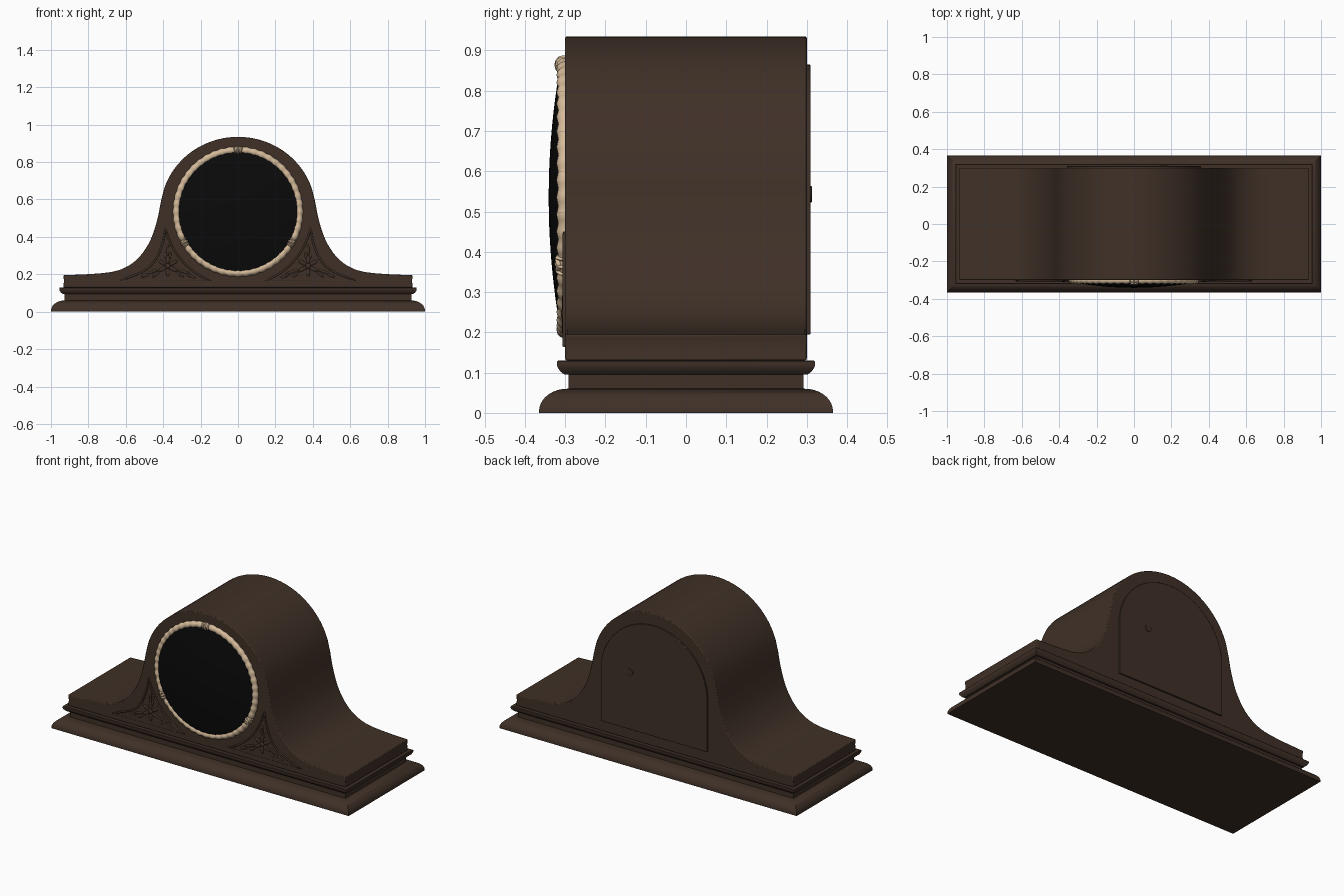
import bpy, bmesh, math
from mathutils import Vector, Matrix

if "Cube" in bpy.data.objects:
    bpy.data.objects.remove(bpy.data.objects["Cube"])


def material(name, rgb):
    m = bpy.data.materials.new(name)
    m.diffuse_color = (*rgb, 1)
    m.use_nodes = True
    m.node_tree.nodes["Principled BSDF"].inputs["Base Color"].default_value = m.diffuse_color
    return m


WOOD = material("dark_wood", (0.050, 0.030, 0.020))
CREAM = material("cream_bezel", (0.66, 0.49, 0.32))
BLACK = material("black_dial", (0.003, 0.003, 0.003))
CZ = 0.535  # dial centre height


def finish(bm, name, mat, bevel=0):
    bmesh.ops.recalc_face_normals(bm, faces=bm.faces)
    me = bpy.data.meshes.new(name)
    bm.to_mesh(me)
    bm.free()
    me.materials.append(mat)
    ob = bpy.data.objects.new(name, me)
    bpy.context.collection.objects.link(ob)
    if bevel:
        mod = ob.modifiers.new("bevel", 'BEVEL')
        mod.width, mod.segments = bevel, 2
        mod.limit_method, mod.angle_limit = 'ANGLE', math.radians(50)
    return ob


def loft(name, rings, mat, closed=False, caps=True):
    """Skin equal-length rings of points."""
    bm = bmesh.new()
    vs = [[bm.verts.new(p) for p in r] for r in rings]
    n = len(vs[0])
    pairs = list(zip(vs, vs[1:])) + ([(vs[-1], vs[0])] if closed else [])
    for a, b in pairs:
        for i in range(n):
            j = (i + 1) % n
            bm.faces.new((a[i], a[j], b[j], b[i]))
    if caps and not closed:
        bm.faces.new(vs[0])
        bm.faces.new(vs[-1])
    return finish(bm, name, mat)


def prism(name, pts, y0, y1, mat, bevel=0):
    ob = loft(name, [[(x, y, z) for x, z in pts] for y in (y0, y1)], mat)
    if bevel:
        mod = ob.modifiers.new("bevel", 'BEVEL')
        mod.width, mod.segments = bevel, 2
        mod.limit_method, mod.angle_limit = 'ANGLE', math.radians(50)
    return ob


def spline(pts, steps=6):
    """Catmull-Rom curve through 2D points."""
    p = [Vector(q) for q in pts]
    p = [2 * p[0] - p[1]] + p + [2 * p[-1] - p[-2]]
    out = []
    for i in range(1, len(p) - 2):
        a, b, c, d = p[i - 1:i + 3]
        for k in range(steps):
            t = k / steps
            out.append(0.5 * (2 * b + (c - a) * t + (2 * a - 5 * b + 4 * c - d) * t * t
                              + (3 * b - a - 3 * c + d) * t ** 3))
    return [tuple(v) for v in out] + [tuple(pts[-1])]


def arc(cx, cz, rx, rz, a0, a1, n):
    angs = [math.radians(a0 + (a1 - a0) * i / n) for i in range(n + 1)]
    return [(cx + rx * math.cos(a), cz + rz * math.sin(a)) for a in angs]


def ellipsoids(name, items, mat):
    """Items are (centre, radii, tilt in the front plane)."""
    bm = bmesh.new()
    for c, r, tilt in items:
        m = Matrix.Translation(c) @ Matrix.Rotation(-tilt, 4, 'Y') @ Matrix.Diagonal((*r, 1))
        bmesh.ops.create_uvsphere(bm, u_segments=12, v_segments=8, radius=1, matrix=m)
    return finish(bm, name, mat)


# stepped base mouldings: (inset from footprint, height)
steps = [(0, 0), (0, 0.004)]
steps += [(0.07 * (1 - math.cos(math.radians(a))), 0.004 + 0.056 * math.sin(math.radians(a)))
          for a in range(10, 91, 10)]
steps += [(0.073, 0.06), (0.073, 0.095), (0.063, 0.095), (0.053, 0.103), (0.047, 0.112),
          (0.045, 0.118), (0.045, 0.127), (0.048, 0.13), (0.066, 0.13)]
loft("base_moulding", [[(sx * (1 - d), sy * (0.365 - d), z) for sx, sy in
                        ((-1, -1), (1, -1), (1, 1), (-1, 1))] for d, z in steps], WOOD)

# humped case
half = spline([(0.935, 0.195), (0.78, 0.202), (0.67, 0.214), (0.60, 0.238), (0.54, 0.28),
               (0.492, 0.34), (0.457, 0.41), (0.43, 0.50), (0.412, 0.59)])
half += arc(0, CZ, 0.415, 0.40, 17, 90, 20)
half = [(0.935, 0.13), (0.93, 0.165)] + half
outline = half + [(-x, z) for x, z in reversed(half[:-1])]
prism("case", outline, -0.30, 0.30, WOOD, 0.005)

# back door with knob
door = [(0.358, 0.195)] + arc(0, 0.507, 0.358, 0.358, 0, 180, 40) + [(-0.358, 0.195)]
prism("back_door", door, 0.295, 0.309, WOOD, 0.002)
prism("door_knob", arc(0.16, 0.543, 0.02, 0.02, 0, 345, 23), 0.30, 0.313, WOOD, 0.002)

# scalloped bezel
rings = []
for i in range(192):
    t = 2 * math.pi * i / 192
    w = 0.0022 * math.cos(48 * t)
    ring = []
    for k in range(12):
        s = 2 * math.pi * k / 12
        r = 0.329 + (0.0185 + w) * math.cos(s)
        ring.append((r * math.cos(t), -0.301 - (0.0185 + w) * math.sin(s), CZ + r * math.sin(t)))
    rings.append(ring)
loft("bezel", rings, CREAM, closed=True)

# three clasps on the bezel
for n, deg in enumerate((90, 210, 330)):
    t = math.radians(deg)

    def at(dr, ds, y):
        return (((0.329 + dr) * math.cos(t) - ds * math.sin(t)), y,
                CZ + (0.329 + dr) * math.sin(t) + ds * math.cos(t))
    items = [(at(0, 0, -0.305), (0.024, 0.022, 0.008), t)]
    for s in (-1, 1):
        items.append((at(0, s * 0.017, -0.305), (0.021, 0.020, 0.006), t + s * 0.25))
        items.append((at(0.004, s * 0.012, -0.316), (0.017, 0.009, 0.006), t - s * 0.6))
    ellipsoids(f"bezel_clasp_{n + 1}", items, CREAM)

# domed dial
dome = []
for i in range(10):
    r = 0.315 * (1 - i / 9) + 0.002
    dome.append([(x, -0.341 + 0.027 * (r / 0.317) ** 2, z) for x, z in arc(0, CZ, r, r, 0, 354.375, 63)])
loft("dial", [[(x, -0.299, z) for x, _, z in dome[0]]] + dome, BLACK)

# carved corner panels on either side of the dial
inner = arc(0, CZ, 0.398, 0.398, -68, -13, 18)
outer = spline([inner[-1], (0.405, 0.36), (0.44, 0.28), (0.50, 0.22), (0.63, 0.165)], 5)
tri = inner + outer[1:]
mid = Vector((0.375, 0.245))
for side, sx in (("left", -1), ("right", 1)):
    prism(f"{side}_carved_panel", [(sx * x, z) for x, z in tri], -0.298, -0.302, WOOD)

    # raised border bead
    cu = bpy.data.curves.new(f"{side}_panel_border", 'CURVE')
    cu.dimensions = '3D'
    cu.bevel_depth, cu.bevel_resolution = 0.0055, 1
    sp = cu.splines.new('POLY')
    sp.points.add(len(tri) - 1)
    for p, (x, z) in zip(sp.points, tri):
        p.co = (sx * x, -0.3015, z, 1)
    sp.use_cyclic_u = True
    cu.materials.append(WOOD)
    bpy.context.collection.objects.link(bpy.data.objects.new(cu.name, cu))

    # flower and leaf sprays
    items = [((sx * mid.x, -0.304, mid.y), (0.014, 0.007, 0.014), 0)]
    for k in range(6):
        a = math.radians(90 + 60 * k)
        c = mid + 0.034 * Vector((math.cos(a), math.sin(a)))
        items.append(((sx * c.x, -0.303, c.y), (0.024, 0.005, 0.010), a * sx if sx > 0 else math.pi - a))
    for deg, dist, ln in ((90, 0.085, 0.035), (78, 0.055, 0.02), (102, 0.055, 0.02), (-20, 0.085, 0.035),
                          (200, 0.09, 0.04), (-35, 0.08, 0.025), (215, 0.08, 0.025),
                          (-23, 0.13, 0.025), (204, 0.135, 0.03)):
        a = math.radians(deg)
        c = mid + dist * Vector((math.cos(a), math.sin(a)))
        items.append(((sx * c.x, -0.302, c.y), (ln, 0.004, 0.007), a if sx > 0 else math.pi - a))
    ellipsoids(f"{side}_flower_carving", items, WOOD)

# smooth shading with crisp edges
meshes = [o for o in bpy.context.collection.objects if o.type == 'MESH']
for o in meshes:
    o.select_set(True)
bpy.context.view_layer.objects.active = meshes[0]
bpy.ops.object.shade_smooth_by_angle(angle=math.radians(35))
